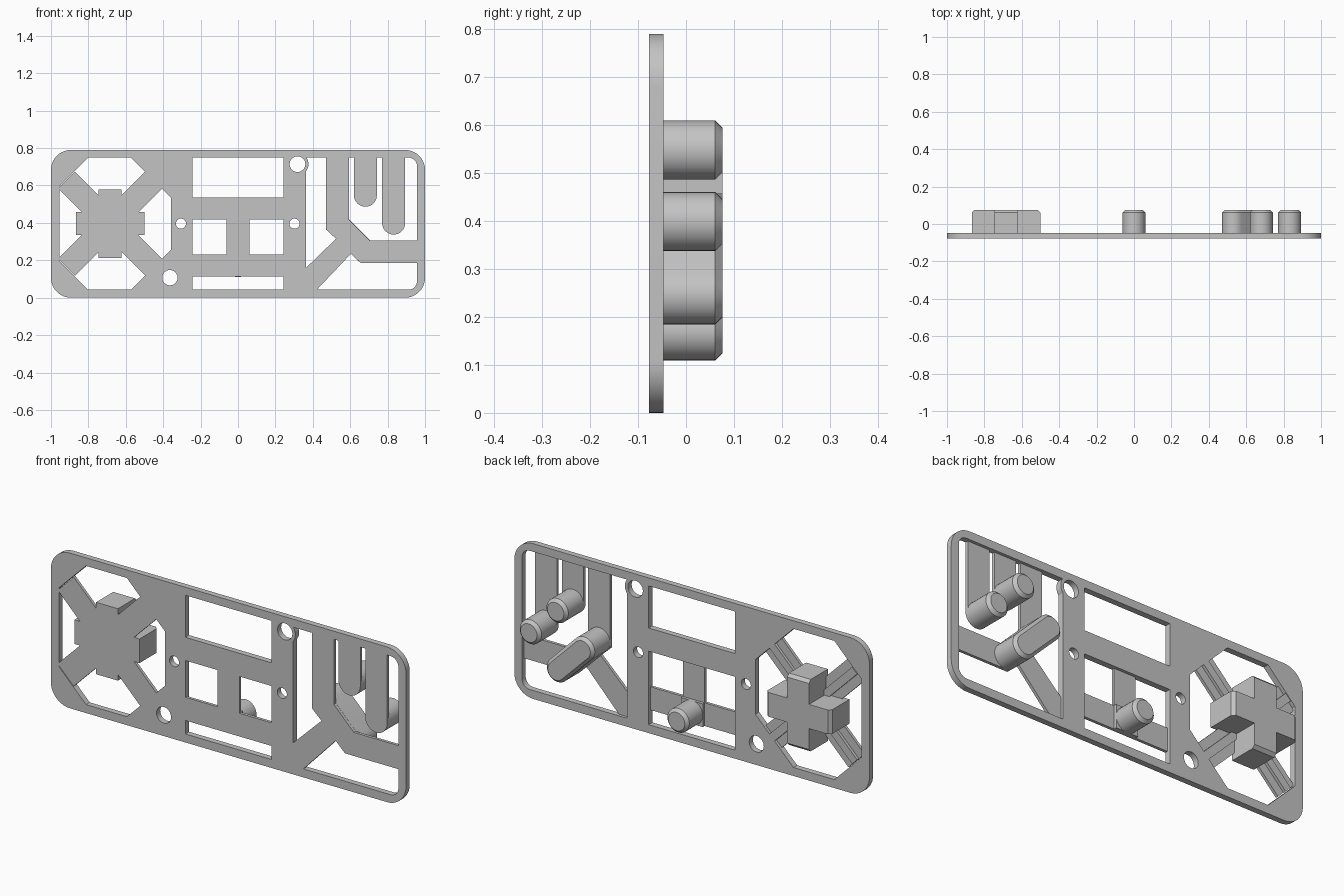
import bpy, bmesh
from math import sin, cos, pi, radians, sqrt

cube = bpy.data.objects.get("Cube")
if cube:
    bpy.data.objects.remove(cube, do_unlink=True)

FRONT, BACK, TIP = -0.077, -0.047, 0.076   # plate faces and pin ends, along y
THIN = -0.062                              # back of the flexible arms
CH = 0.015                                 # chamfer on the pin ends
R = 0.0615                                 # pin radius and half arm width
TOP, LOW = 0.749, 0.043                    # window limits
PAD_X, PAD_Z = -0.684, 0.396               # centre of the cross pad

grey = bpy.data.materials.new("grey plastic")
grey.use_nodes = True
grey.diffuse_color = (0.55, 0.55, 0.55, 1)
grey.node_tree.nodes["Principled BSDF"].inputs["Base Color"].default_value = grey.diffuse_color


def finish(name, mesh):
    """Weld, orient, colour and shade a mesh, then link it."""
    bm = bmesh.new()
    bm.from_mesh(mesh)
    bmesh.ops.remove_doubles(bm, verts=bm.verts, dist=1e-5)
    bmesh.ops.recalc_face_normals(bm, faces=bm.faces)
    bm.to_mesh(mesh)
    bm.free()
    mesh.materials.clear()
    mesh.materials.append(grey)
    obj = bpy.data.objects.new(name, mesh)
    bpy.context.collection.objects.link(obj)
    bpy.ops.object.select_all(action="DESELECT")
    obj.select_set(True)
    bpy.context.view_layer.objects.active = obj
    bpy.ops.object.shade_smooth_by_angle(angle=radians(30))
    return obj


def arc(cx, cz, r, a0, a1, n=10):
    return [(cx + r * cos(radians(a0 + (a1 - a0) * i / n)),
             cz + r * sin(radians(a0 + (a1 - a0) * i / n))) for i in range(n + 1)]


def circle(cx, cz, r, n=32):
    return arc(cx, cz, r, 0, 360, n)[:-1]


def rect(x0, x1, z0, z1):
    return [(x0, z0), (x1, z0), (x1, z1), (x0, z1)]


def sheet(name, outline, holes=()):
    """Full-thickness flat plate with openings, filled from outlines."""
    cu = bpy.data.curves.new(name, "CURVE")
    cu.dimensions, cu.fill_mode = "2D", "BOTH"
    cu.extrude = (BACK - FRONT) / 2
    for loop in [outline, *holes]:
        sp = cu.splines.new("POLY")
        sp.points.add(len(loop) - 1)
        for p, (x, z) in zip(sp.points, loop):
            p.co = (x, z, 0, 1)
        sp.use_cyclic_u = True
    tmp = bpy.data.objects.new(name + "_outline", cu)
    bpy.context.collection.objects.link(tmp)
    bpy.context.view_layer.update()
    mesh = bpy.data.meshes.new_from_object(tmp.evaluated_get(bpy.context.evaluated_depsgraph_get()))
    bpy.data.objects.remove(tmp, do_unlink=True)
    for v in mesh.vertices:
        x, z, d = v.co
        v.co = (x, (FRONT + BACK) / 2 - d, z)
    return finish(name, mesh)


def loft(name, *sections):
    """Solid through (y, loop) sections with matching point counts."""
    bm = bmesh.new()
    rings = [[bm.verts.new((x, y, z)) for x, z in loop] for y, loop in sections]
    n = len(rings[0])
    bm.faces.new(rings[0])
    bm.faces.new(rings[-1])
    for a, b in zip(rings, rings[1:]):
        for i in range(n):
            bm.faces.new((a[i], a[(i + 1) % n], b[(i + 1) % n], b[i]))
    mesh = bpy.data.meshes.new(name)
    bm.to_mesh(mesh)
    bm.free()
    return finish(name, mesh)


def arm(name, loop, y0=FRONT, y1=THIN):
    return loft(name, (y0, loop), (y1, loop))


def pin(name, shape, y0=THIN):
    """Chamfered pin; shape(r) gives its outline at radius r."""
    return loft(name, (y0, shape(R)), (TIP - CH, shape(R)), (TIP, shape(R - CH)))


# Frame: rounded plate with windows and fixing holes
outer = (arc(0.893, 0.683, 0.107, 0, 90) + arc(-0.893, 0.683, 0.107, 90, 180)
         + arc(-0.893, 0.107, 0.107, 180, 270) + arc(0.893, 0.107, 0.107, 270, 360))
octagon = [(-0.802, TOP), (-0.572, TOP), (-0.358, 0.535), (-0.358, 0.257),
           (-0.572, LOW), (-0.802, LOW), (-0.955, 0.196), (-0.955, 0.596)]
button_window = ([(0.364, LOW)] + arc(0.912, LOW + 0.045, 0.045, 270, 360)
                 + arc(0.912, TOP - 0.045, 0.045, 0, 90)
                 + arc(0.318, 0.714, 0.059, 36, -38.5))
holes = [octagon, button_window,
         rect(-0.243, 0.243, 0.535, TOP), rect(-0.243, 0.243, LOW, 0.417),
         circle(0.318, 0.714, 0.042), circle(-0.364, 0.107, 0.041),
         circle(-0.305, PAD_Z, 0.027), circle(0.302, PAD_Z, 0.027)]
sheet("frame", outer, holes)


# Cross pad with chamfered tips, held by ribbed diagonal arms
def cross(l, w=R):
    quarter = [(l, -w), (l, w), (w, w)]
    pts = []
    for k in range(4):
        c, s = round(cos(k * pi / 2)), round(sin(k * pi / 2))
        pts += [(PAD_X + x * c - z * s, PAD_Z + x * s + z * c) for x, z in quarter]
    return pts


loft("cross_pad", (FRONT, cross(0.183)), (TIP - CH, cross(0.183)), (TIP, cross(0.183 - CH)))


def diagonal(sx, sz, a, b, w):
    k = 1 / sqrt(2)
    return [(PAD_X + sx * k * (u - v), PAD_Z + sz * k * (u + v))
            for u, v in ((a, -w), (b, -w), (b, w), (a, w))]


for sx, side in ((1, "left"), (-1, "right")):
    for sz, level in ((1, "upper"), (-1, "lower")):
        arm(f"pad_arm_{level}_{side}", diagonal(sx, sz, 0.07, 0.329, 0.064))
        arm(f"pad_rib_{level}_{side}", diagonal(sx, sz, 0.07, 0.329, 0.02), THIN, BACK)

# Centre button on a T-shaped arm
arm("centre_arm", [(-0.243, 0.112), (0.243, 0.112), (0.243, 0.23), (R, 0.23),
                   (R, 0.417), (-R, 0.417), (-R, 0.23), (-0.243, 0.23)])
arm("centre_pad", rect(-R, R, 0.112, 0.23), THIN, BACK)
pin("centre_pin", lambda r: circle(0, 0.171, r), BACK)

# Two round buttons on hanging fingers
for name, x, z in (("inner", 0.681, 0.548), ("outer", 0.832, 0.399)):
    arm(name + "_finger", [(x + R, TOP)] + arc(x, z, R, 0, -180, 16) + [(x - R, TOP)])
    pin(name + "_pin", lambda r: circle(x, z, r))

# Slanted button on a three-way arm
arm("slanted_button_arm", [
    (0.471, TOP), (0.471, 0.364), (0.524, 0.315), (0.364, 0.16), (0.364, LOW),
    (0.422, LOW), (0.604, 0.235), (0.656, 0.185), (0.957, 0.185), (0.957, 0.305),
    (0.706, 0.305), (0.594, 0.417), (0.594, TOP)])
pin("slanted_pin", lambda r: arc(0.532, 0.393, r, 45, 225, 16) + arc(0.679, 0.246, r, 225, 405, 16))
